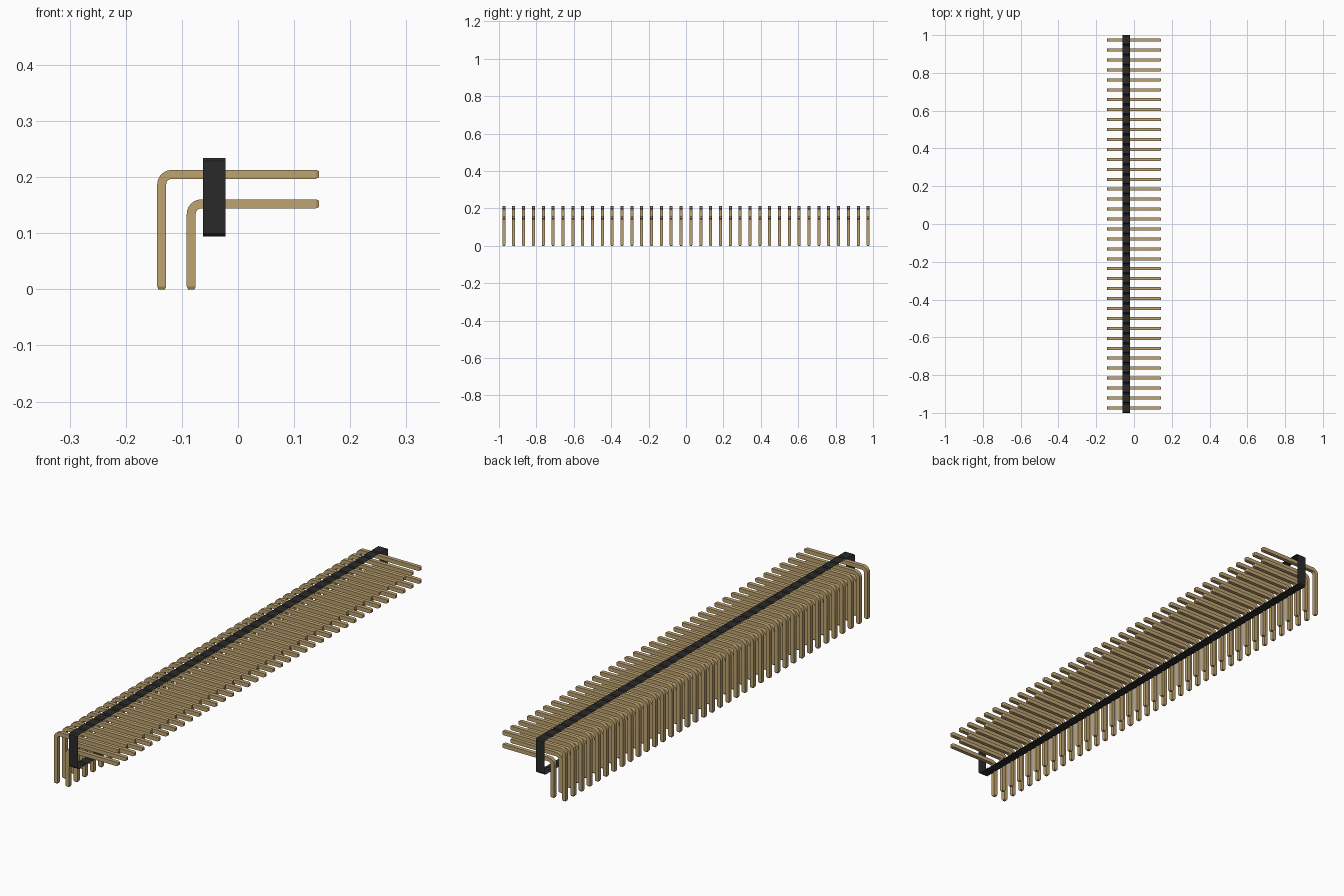
import bpy, bmesh
from math import sin, cos, pi, radians

cube = bpy.data.objects.get("Cube")
if cube:
    bpy.data.objects.remove(cube, do_unlink=True)

COUNT = 38
PITCH = 2 / COUNT
HALF = 0.008            # half thickness of a square pin
TIP = 0.005             # length of the tapered pin tips
REACH = 0.144           # x of the pin tips


def material(name, rgb):
    mat = bpy.data.materials.new(name)
    mat.use_nodes = True
    mat.diffuse_color = (*rgb, 1)
    mat.node_tree.nodes["Principled BSDF"].inputs["Base Color"].default_value = (*rgb, 1)
    return mat


gold = material("gold", (0.52, 0.37, 0.165))
black = material("black plastic", (0.023, 0.023, 0.023))


def add_object(name, bm, mat):
    bmesh.ops.recalc_face_normals(bm, faces=bm.faces)
    mesh = bpy.data.meshes.new(name)
    bm.to_mesh(mesh)
    bm.free()
    mesh.materials.append(mat)
    obj = bpy.data.objects.new(name, mesh)
    bpy.context.collection.objects.link(obj)
    return obj


def pin_row(name, leg_x, arm_z, radius=0.018, steps=6):
    """Square pin swept up a leg, round a bend and along an arm, then arrayed."""
    # Stations: x, z, direction angle from vertical, section scale
    path = [(leg_x, 0, 0, 0.7), (leg_x, TIP, 0, 1)]
    for i in range(steps + 1):
        a = i / steps * pi / 2
        path.append((leg_x + radius * (1 - cos(a)), arm_z - radius * (1 - sin(a)), a, 1))
    path += [(REACH - TIP, arm_z, pi / 2, 1), (REACH, arm_z, pi / 2, 0.7)]

    bm = bmesh.new()
    rings = []
    for x, z, a, s in path:
        h = HALF * s
        rings.append([bm.verts.new((x + u * h * cos(a), v * h, z - u * h * sin(a)))
                      for u, v in ((-1, -1), (1, -1), (1, 1), (-1, 1))])
    for r, q in zip(rings, rings[1:]):
        for k in range(4):
            n = (k + 1) % 4
            bm.faces.new((r[k], r[n], q[n], q[k]))
    bm.faces.new(rings[0])
    bm.faces.new(rings[-1])
    obj = add_object(name, bm, gold)
    for poly in obj.data.polygons:
        poly.use_smooth = True
    obj.data.set_sharp_from_angle(angle=radians(18))
    obj.location.y = -1 + PITCH / 2
    arr = obj.modifiers.new("row", 'ARRAY')
    arr.count = COUNT
    arr.use_relative_offset = False
    arr.use_constant_offset = True
    arr.constant_offset_displace = (0, PITCH, 0)
    return obj


# Two nested rows of right-angle pins
pin_row("upper_pins", -0.136, 0.205)
pin_row("lower_pins", -0.136 + PITCH, 0.205 - PITCH)

# Housing: thin open sleeve, notched between neighbouring pins
X0, X1, Z0, Z1 = -0.062, -0.022, 0.094, 0.234
c = PITCH / 10
edge = []
for i in range(COUNT):
    y = -1 + i * PITCH
    edge += [(y, c), (y + c, 0), (y + PITCH - c, 0)]
edge.append((1, c))
outline = [(y, Z1 - d) for y, d in edge] + [(y, Z0 + d) for y, d in reversed(edge)]

bm = bmesh.new()
sides = [[bm.verts.new((x, y, z)) for y, z in outline] for x in (X0, X1)]
for k in range(len(outline)):
    n = (k + 1) % len(outline)
    bm.faces.new((sides[0][k], sides[0][n], sides[1][n], sides[1][k]))
add_object("housing", bm, black)
